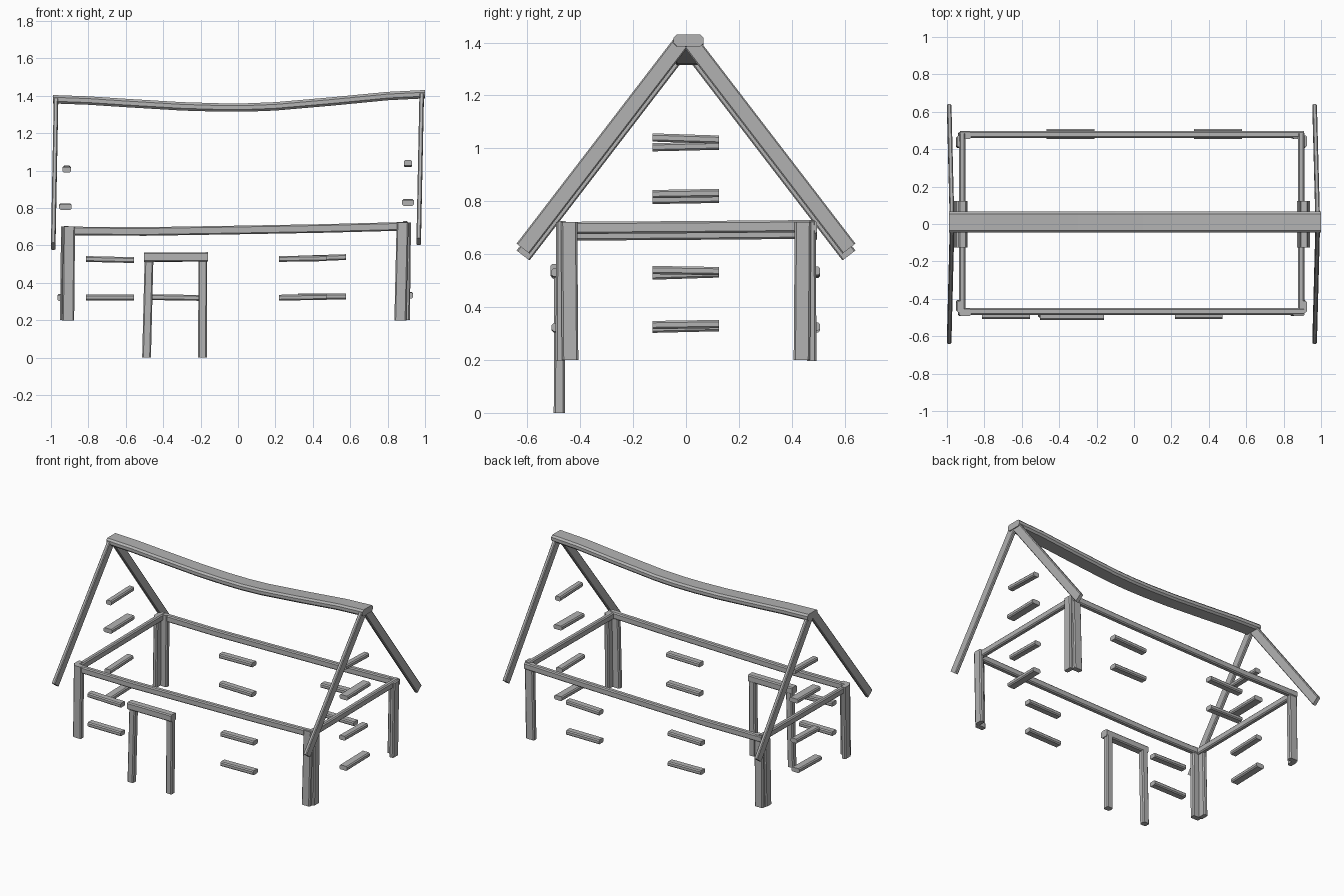
import bpy, bmesh
from mathutils import Vector

if "Cube" in bpy.data.objects:
    bpy.data.objects.remove(bpy.data.objects["Cube"])

wood = bpy.data.materials.new("grey timber")
wood.diffuse_color = (0.45, 0.45, 0.45, 1)
wood.use_nodes = True
wood.node_tree.nodes["Principled BSDF"].inputs["Base Color"].default_value = wood.diffuse_color
X, Y, Z = Vector((1, 0, 0)), Vector((0, 1, 0)), Vector((0, 0, 1))


def beam(name, path, u, w, v, h, c=0.007):
    """Sweep a chamfered w x h rectangle (axes u, v) along a path."""
    a, b = w / 2, h / 2
    prof = [(a, b - c), (a - c, b), (c - a, b), (-a, b - c),
            (-a, c - b), (c - a, -b), (a - c, -b), (a, c - b)]
    bm = bmesh.new()
    rings = [[bm.verts.new(Vector(p) + u * s + v * t) for s, t in prof] for p in path]
    for r, q in zip(rings, rings[1:]):
        for i in range(8):
            j = (i + 1) % 8
            bm.faces.new((r[i], r[j], q[j], q[i]))
    bm.faces.new(rings[0])
    bm.faces.new(rings[-1][::-1])
    bmesh.ops.recalc_face_normals(bm, faces=bm.faces)
    me = bpy.data.meshes.new(name)
    bm.to_mesh(me)
    bm.free()
    me.materials.append(wood)
    ob = bpy.data.objects.new(name, me)
    bpy.context.collection.objects.link(ob)
    return ob


# sagging ridge beam
ridge = [(-0.99, 1.381), (-0.8, 1.374), (-0.6, 1.361), (-0.3, 1.343), (-0.1, 1.337),
         (0.05, 1.337), (0.2, 1.343), (0.5, 1.369), (0.8, 1.398), (1.0, 1.408)]
beam("ridge_beam", [(x, 0.01, z) for x, z in ridge], Y, 0.113, Z, 0.045, 0.012)

# gable rafters, leaning slightly
for side, xt, xb, dz in (("left", -0.973, -0.988, -0.026), ("right", 0.982, 0.966, 0)):
    for end, s in (("front", -1), ("back", 1)):
        beam(f"{side}_{end}_rafter",
             [(xt, s * 0.02, 1.398 + dz), (xb, s * 0.616, 0.621 + dz)],
             X, 0.024, Vector((0, s * 0.794, 0.608)), 0.062, 0.005)

# wall plates running round the top of the walls
for end, y in (("front", -0.468), ("back", 0.478)):
    beam(f"{end}_wall_plate", [(-0.93, y, 0.677), (-0.5, y, 0.674), (0, y, 0.682),
                               (0.45, y, 0.690), (0.91, y, 0.702)], Y, 0.036, Z, 0.046)
for side, x, z in (("left", -0.918, 0.677), ("right", 0.894, 0.702)):
    beam(f"{side}_wall_plate", [(x, -0.475, z - 0.003), (x, 0.0, z), (x, 0.485, z + 0.004)],
         X, 0.034, Z, 0.046)

# corner posts: two planks forming an L
for side, xb, xt, xs, top in (("left", -0.908, -0.903, -0.936, 0.70),
                              ("right", 0.868, 0.880, 0.903, 0.722)):
    for end, s in (("front", -1), ("back", 1)):
        beam(f"{side}_{end}_post_face", [(xb, s * 0.475, 0.197), (xt, s * 0.473, top)],
             X, 0.064, Y, 0.036)
        beam(f"{side}_{end}_post_side", [(xs, s * 0.438, 0.2), (xs + 0.006, s * 0.442, top)],
             X, 0.032, Y, 0.062)

# door frame
beam("door_left_post", [(-0.489, -0.479, 0), (-0.476, -0.477, 0.52)], X, 0.047, Y, 0.042)
beam("door_right_post", [(-0.190, -0.479, 0), (-0.188, -0.477, 0.52)], X, 0.047, Y, 0.042)
beam("door_lintel", [(-0.502, -0.485, 0.537), (-0.16, -0.485, 0.538)], Y, 0.055, Z, 0.05)

# window sills and heads on the long walls: centre x, y, (z, tilt) pairs
for name, x, y, bars in (("front_left", -0.685, -0.482, ((0.321, 0.0), (0.524, -0.003))),
                         ("front_right", 0.346, -0.482, ((0.322, 0.002), (0.529, 0.002))),
                         ("back_left", -0.34, 0.481, ((0.321, -0.002), (0.527, 0.002))),
                         ("back_right", 0.45, 0.481, ((0.327, 0.0), (0.533, 0.004)))):
    for part, (z, t) in zip(("sill", "head"), bars):
        beam(f"{name}_window_{part}", [(x - 0.128, y, z - t), (x + 0.128, y, z + t)],
             Y, 0.052, Z, 0.031)

# window sills and heads on the end walls and gables: x, z, depth, tilt
ends = (("left", ((-0.936, 0.321, 0.06, 0.003), (-0.925, 0.523, 0.05, 0.004),
                  (-0.923, 0.807, 0.066, 0.002), (-0.915, 1.007, 0.044, 0.003))),
        ("right", ((0.906, 0.334, 0.06, 0.002), (0.897, 0.538, 0.05, -0.002),
                   (0.909, 0.829, 0.064, 0.002), (0.909, 1.037, 0.044, -0.004))))
parts = ("wall_window_sill", "wall_window_head", "gable_window_sill", "gable_window_head")
for side, bars in ends:
    for part, (x, z, d, t) in zip(parts, bars):
        beam(f"{side}_{part}", [(x, -0.126, z - t), (x, 0.124, z + t)], X, d, Z, 0.031)
